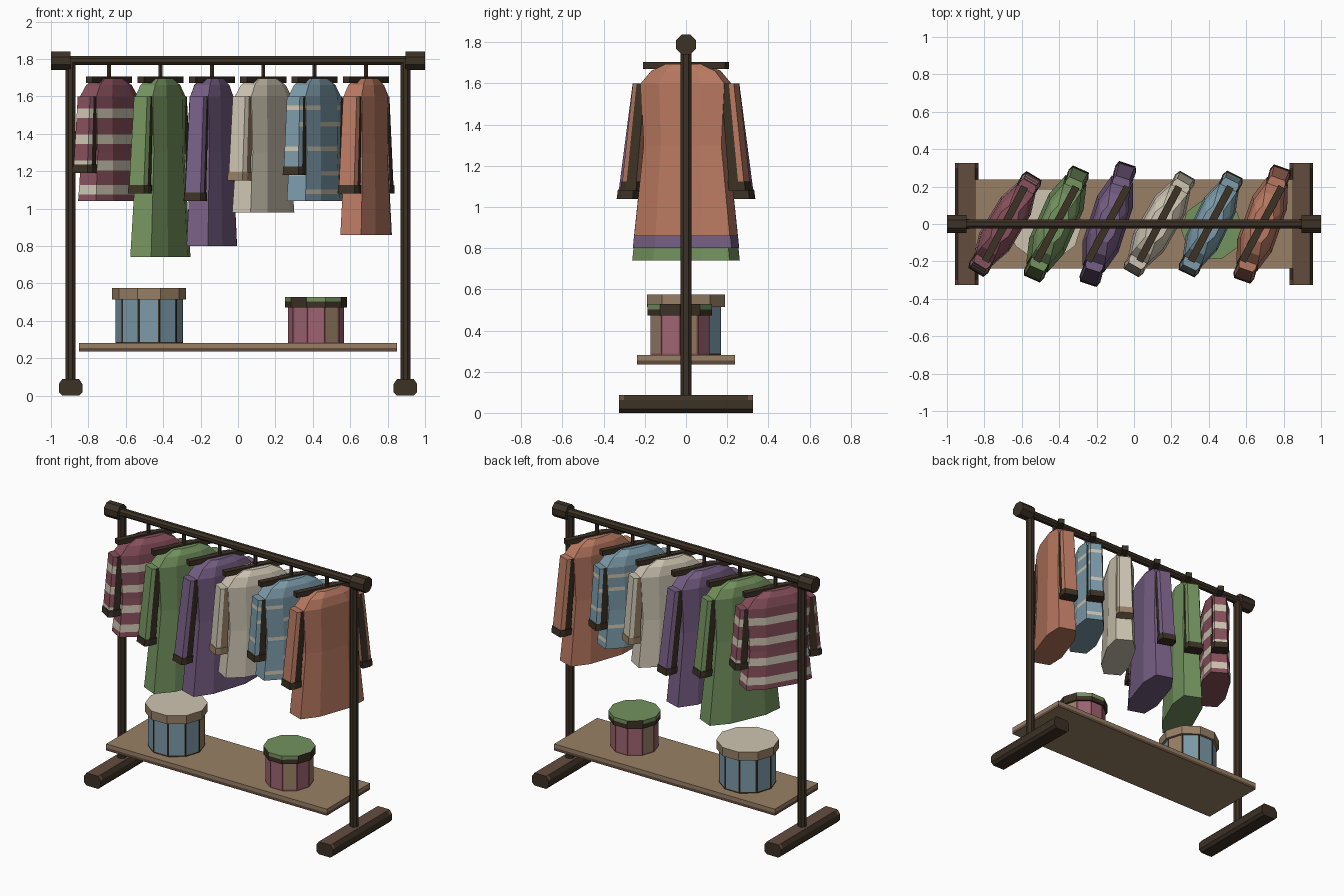
import bpy, bmesh
from math import sin, cos, pi, radians

cube = bpy.data.objects.get("Cube")
if cube:
    bpy.data.objects.remove(cube)


def material(name, rgb):
    lin = [(c / 255 / 12.92) if c < 11 else ((c / 255 + 0.055) / 1.055) ** 2.4 for c in rgb]
    m = bpy.data.materials.new(name)
    m.use_nodes = True
    m.diffuse_color = (*lin, 1)
    m.node_tree.nodes["Principled BSDF"].inputs["Base Color"].default_value = (*lin, 1)
    return m


DARK = material("dark_wood", (60, 49, 37))
BROWN = material("brown_wood", (100, 76, 62))
TAN = material("tan", (152, 128, 101))
MAROON = material("maroon", (136, 80, 92))
GREEN = material("green", (116, 147, 95))
PURPLE = material("purple", (118, 94, 132))
CREAM = material("cream", (206, 197, 178))
BLUE = material("blue", (124, 155, 170))
RUST = material("terracotta", (185, 121, 97))
PINK = material("dusty_pink", (158, 100, 114))


def finish(name, bm, mats):
    bmesh.ops.recalc_face_normals(bm, faces=bm.faces)
    mesh = bpy.data.meshes.new(name)
    bm.to_mesh(mesh)
    bm.free()
    for m in mats:
        mesh.materials.append(m)
    ob = bpy.data.objects.new(name, mesh)
    bpy.context.collection.objects.link(ob)
    return ob


def loft(name, rings, mats, rule=lambda band, side: 0, caps=(0, 0)):
    """Skin closed rings; rule picks the material of each band and side."""
    bm = bmesh.new()
    vs = [[bm.verts.new(p) for p in r] for r in rings]
    n = len(vs[0])
    for b in range(len(vs) - 1):
        for k in range(n):
            j = (k + 1) % n
            f = bm.faces.new((vs[b][k], vs[b][j], vs[b + 1][j], vs[b + 1][k]))
            f.material_index = rule(b, k)
    for ring, c in ((vs[0], caps[0]), (vs[-1], caps[1])):
        bm.faces.new(ring).material_index = c
    return finish(name, bm, mats)


def box(name, size, loc, mats, rot=0):
    bm = bmesh.new()
    bmesh.ops.create_cube(bm, size=1)
    for v in bm.verts:
        v.co = [v.co[i] * size[i] for i in range(3)]
    ob = finish(name, bm, mats)
    ob.location = loc
    ob.rotation_euler.z = rot
    return ob


def circle(r, n, z, turn=0):
    return [(r * cos(2 * pi * (k + turn) / n), r * sin(2 * pi * (k + turn) / n), z) for k in range(n)]


def rod(name, r, length, loc, n=8, along_x=False):
    ob = loft(name, [circle(r, n, -length / 2, .5), circle(r, n, length / 2, .5)], [DARK])
    ob.location = loc
    if along_x:
        ob.rotation_euler.y = pi / 2
    return ob


# Frame: rail, knobs, posts and feet
rod("top_rail", .027, 1.8, (0, 0, 1.792), along_x=True)
for side, sx in (("right", -1), ("left", 1)):
    rod(side + "_knob", .053, .105, (sx * .947, 0, 1.79), along_x=True)
    rod(side + "_post", .029, 1.72, (sx * .895, 0, .92))
    section = [(-.063, .018), (-.045, 0), (.045, 0), (.063, .018),
               (.063, .062), (.045, .088), (-.045, .088), (-.063, .062)]
    foot = loft(side + "_foot", [[(x, y, z) for x, z in section] for y in (-.325, -.3, .3, .325)],
                [DARK, BROWN], lambda b, k: int(k == 5 or (b != 1 and k in (4, 6))))
    foot.location.x = sx * .895

# Shelf: pale board with a darker lower edge
corners = [(-.85, -.237), (.85, -.237), (.85, .237), (-.85, .237)]
loft("shelf", [[(x, y, z) for x, y in corners] for z in (.235, .254, .28)],
     [TAN, BROWN], lambda b, k: 1 - b)


# Round storage boxes with framed panels and lids
def storage_box(name, loc, r, h, lid_r, lid_h, panel, frame, lid_mats, patch, turn):
    bm = bmesh.new()
    vs = [[bm.verts.new(p) for p in circle(r, 10, z, turn)] for z in (0, h)]
    sides = [bm.faces.new((vs[0][k], vs[0][k - 9], vs[1][k - 9], vs[1][k])) for k in range(10)]
    bm.faces.new(vs[0])
    bm.faces.new(vs[1])
    bmesh.ops.recalc_face_normals(bm, faces=bm.faces)
    frames = bmesh.ops.inset_individual(bm, faces=sides, thickness=.011)["faces"]
    for f in frames:
        f.material_index = 1
    for f in sides[::patch]:
        f.material_index = 2
    finish(name + "_body", bm, [panel, frame, TAN]).location = loc
    zs = (h - .008, h - .008 + lid_h * .55, h - .008 + lid_h)
    lid = loft(name + "_lid", [circle(lid_r, 10, z, turn) for z in zs], lid_mats,
               lambda b, k: 1 if b == 0 or k % 3 == 0 else 2, caps=(1, 0))
    lid.location = loc


storage_box("large_box", (-.475, 0, .28), .18, .243, .198, .06, BLUE, DARK, [CREAM, TAN, TAN], 20, 0)
storage_box("small_box", (.417, -.03, .28), .151, .2, .165, .056, PINK, MAROON, [GREEN, DARK, GREEN], 4, 0)


# Garments: local x is depth, local y is the shoulder line
def lerp_profile(profile, z):
    for (z0, *a), (z1, *b) in zip(profile, profile[1:]):
        if z1 <= z <= z0:
            f = (z - z0) / (z1 - z0)
            return [p + (q - p) * f for p, q in zip(a, b)]
    return profile[-1][1:]


def levels(base, stripes):
    """Heights of the rings: the base ones plus both edges of each stripe."""
    lo, hi = min(base), max(base)
    cuts = [c + d for c, w in stripes for d in (-w / 2, w / 2) if lo < c + d < hi]
    return sorted(set(base + cuts))


def garment(name, x, angle, hem, cuff, reach, color, trim, stripes=(), broken=False):
    parts = []
    flare = 1.3 - hem
    profile = [(1.695, .095, .05), (1.66, .165, .072), (1.6, .215, .085), (1.3, .2, .085),
               (hem, .2 + flare * .105, .085 + flare * .03)]

    def stripe_rule(zs, other=lambda k: 0):
        def rule(b, k):
            mid = (zs[b] + zs[b + 1]) / 2
            on = any(abs(mid - c) < w / 2 for c, w in stripes)
            if broken and (b // 2 + k) % 3 == 0:
                on = False
            return other(k) or (2 if on else 0)
        return rule

    # Flared body
    def body_ring(z):
        s, t = lerp_profile(profile, z)
        half = [(.6 * t, s), (t, .5 * s), (t, -.5 * s), (.6 * t, -s)]
        return [(px, py, z) for px, py in half + [(-px, -py) for px, py in half]]

    zs = levels([p[0] for p in profile], stripes)
    parts.append(loft(name + "_body", [body_ring(z) for z in zs], [color, trim, CREAM], stripe_rule(zs)))

    # Sleeves with dark seams on the inner half, then cuffs
    for label, sy in (("front", -1), ("back", 1)):
        def sleeve_ring(z, grow=0):
            f = (1.6 - z) / (1.6 - cuff)
            mid = .228 + (reach - .04 - .228) * f
            d, w = .032 + .006 * f + grow, .048 + .006 * f + grow
            half = [(w * .8, mid + d), (w, mid + d * .3), (w * .95, mid - d)]
            pts = half + [(-px, py) for px, py in reversed(half)]
            return [(px, sy * py, z) for px, py in pts]

        zs = levels([cuff + .03, 1.6], stripes)
        parts.append(loft(name + "_" + label + "_sleeve", [sleeve_ring(z) for z in zs],
                          [color, trim, CREAM],
                          stripe_rule(zs, lambda k: 1 if k in (1, 3) else 0)))
        parts.append(loft(name + "_" + label + "_cuff",
                          [sleeve_ring(cuff, .004), sleeve_ring(cuff + .045, .004)], [trim]))
    for p in parts:
        p.location.x = x
        p.rotation_euler.z = -radians(angle)

    # Hanger bar and hook
    box(name + "_hanger", (.04, .45, .034), (x, 0, 1.688), [DARK], -radians(28))
    rod(name + "_hook", .012, .1, (x, 0, 1.74), 6)


wide = [(z, .052) for z in (1.1, 1.23, 1.37, 1.51)]
thin = [(z, .024) for z in (1.09, 1.19, 1.32, 1.45, 1.54)]
garment("striped_shirt", -.69, 31, 1.04, 1.19, .3, MAROON, DARK, wide)
garment("green_coat", -.415, 24, .74, 1.08, .32, GREEN, DARK)
garment("purple_coat", -.14, 18, .8, 1.04, .337, PURPLE, DARK)
garment("cream_shirt", .135, 30, .98, 1.15, .3, CREAM, TAN)
garment("blue_shirt", .41, 26, 1.04, 1.18, .293, BLUE, DARK, thin, True)
garment("terracotta_coat", .685, 19.5, .86, 1.08, .32, RUST, DARK)
